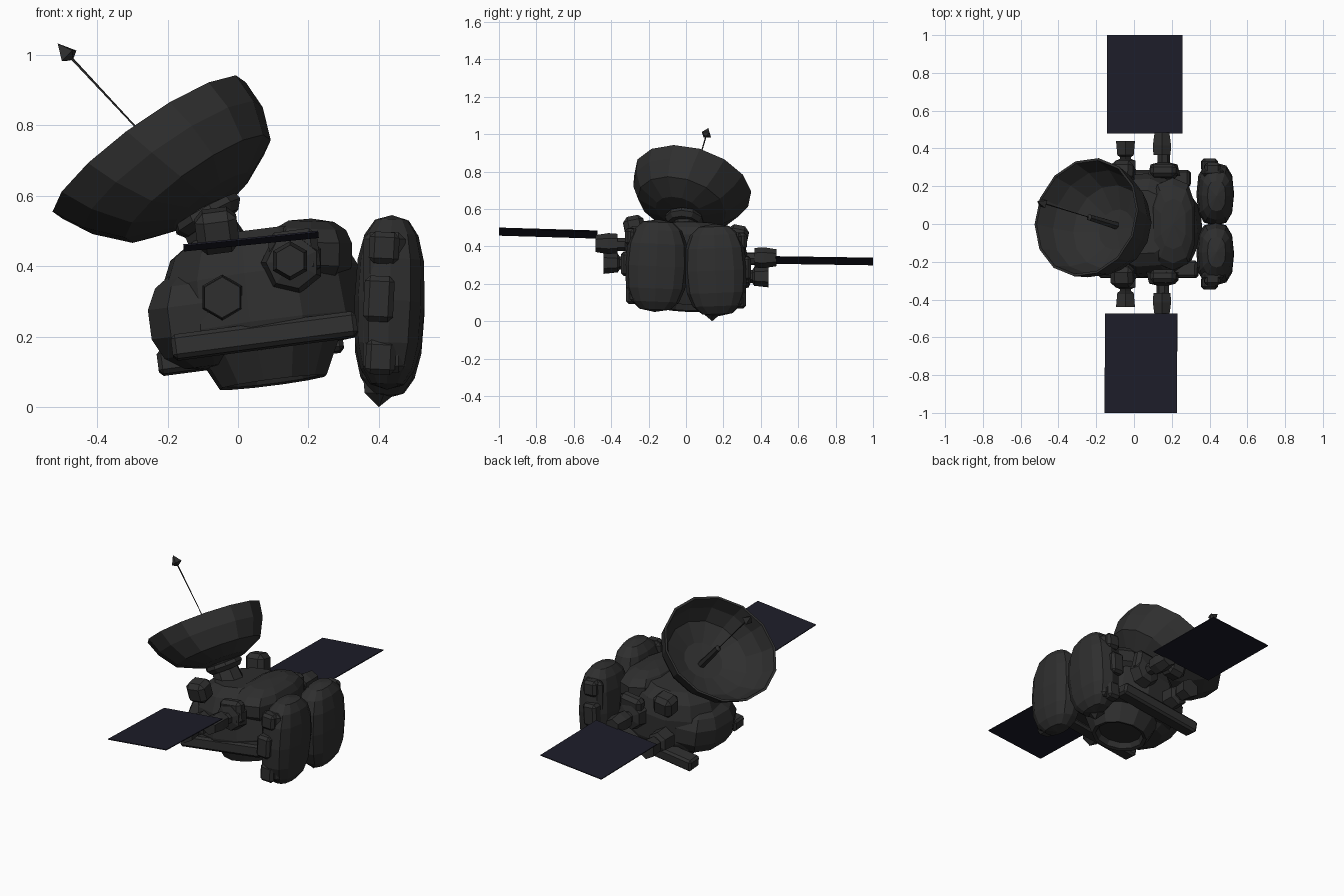
import bpy, bmesh, math
from mathutils import Vector, Matrix, Euler

if "Cube" in bpy.data.objects:
    bpy.data.objects.remove(bpy.data.objects["Cube"])


def material(name, rgb):
    m = bpy.data.materials.new(name)
    m.diffuse_color = (*rgb, 1)
    m.use_nodes = True
    m.node_tree.nodes["Principled BSDF"].inputs["Base Color"].default_value = m.diffuse_color
    return m


GREY = material("charcoal hull", (0.028, 0.028, 0.028))
NAVY = material("dark navy panel", (0.012, 0.012, 0.022))


def finish(name, bm, mat, matrix=Matrix()):
    bm.transform(matrix)
    bmesh.ops.recalc_face_normals(bm, faces=bm.faces)
    me = bpy.data.meshes.new(name)
    bm.to_mesh(me)
    bm.free()
    me.materials.append(mat)
    ob = bpy.data.objects.new(name, me)
    bpy.context.collection.objects.link(ob)
    return ob


def lathe(name, profile, origin, axis, sides, mat=GREY, scale=(1, 1), phase=0.5, shear=0.0):
    """Spin (radius, height) pairs around an axis; radius 0 closes the end."""
    bm = bmesh.new()
    rings = []
    for r, h in profile:
        if r == 0:
            rings.append([bm.verts.new((0, shear * h, h))] * sides)
        else:
            ang = [2 * math.pi * (i + phase) / sides for i in range(sides)]
            rings.append([bm.verts.new((r * math.cos(a) * scale[0], r * math.sin(a) * scale[1] + shear * h, h))
                          for a in ang])
    for a, b in zip(rings, rings[1:]):
        for i in range(sides):
            j = (i + 1) % sides
            vs = list(dict.fromkeys((a[i], a[j], b[j], b[i])))
            if len(vs) > 2:
                bm.faces.new(vs)
    q = Vector(axis).to_track_quat('Z', 'Y').to_matrix().to_4x4()
    return finish(name, bm, mat, Matrix.Translation(origin) @ q)


def box(name, centre, size, rot=(0, 0, 0), mat=GREY, bevel=0.0):
    bm = bmesh.new()
    bmesh.ops.create_cube(bm, size=1)
    bm.transform(Matrix.Diagonal((*size, 1)))
    if bevel:
        bmesh.ops.bevel(bm, geom=bm.edges[:], offset=bevel, segments=1, affect='EDGES')
    return finish(name, bm, mat, Matrix.Translation(centre) @ Euler(rot).to_matrix().to_4x4())


def blob(name, centre, half, power, rot=(0, 0, 0), u=10, v=7):
    """Faceted, slightly squared ellipsoid."""
    bm = bmesh.new()
    bmesh.ops.create_uvsphere(bm, u_segments=u, v_segments=v, radius=1)
    for p in bm.verts:
        p.co = [math.copysign(abs(c) ** power, c) * h for c, h in zip(p.co, half)]
    return finish(name, bm, GREY, Matrix.Translation(centre) @ Euler(rot).to_matrix().to_4x4())


def rolled(y, z):
    """The craft leans a little, so its +y side sits lower."""
    return z - 0.09 * y


# central drum and the nozzle below it
tilt = (-0.13, 0.06, 1)
lathe("main_drum", [(0, 0.165), (0.17, 0.165), (0.235, 0.12), (0.27, 0.04), (0.28, -0.1), (0.265, -0.16), (0, -0.16)],
      (0.065, 0, 0.33), tilt, 12, scale=(1, 1.06))
lathe("nozzle", [(0.22, 0.17), (0.205, 0.1), (0.155, 0), (0.135, 0.005), (0.12, 0.035), (0, 0.035)],
      (0.1, -0.01, 0.07), tilt, 12)
blob("nose_tank", (-0.085, 0, 0.255), (0.178, 0.23, 0.15), 0.85, (0, -0.13, 0))
# raised shoulder behind the dish
blob("top_hump", (0.205, 0, 0.435), (0.125, 0.25, 0.1), 0.75, (0, 0.03, 0))

# dish neck and collar
neck_axis = (-0.48, 0.08, 0.87)
lathe("neck", [(0, -0.03), (0.09, -0.03), (0.07, 0.14), (0, 0.14)], (-0.04, -0.01, 0.435), neck_axis, 8)
lathe("neck_collar", [(0, 0), (0.085, 0), (0.105, 0.025), (0.1, 0.045), (0, 0.045)],
      (-0.072, -0.012, 0.52), neck_axis, 10)

# dish bowl: outer wall, rim, then inner wall; the bowl leans toward its high side
dish_axis = Vector((-0.56, 0.23, 0.79)).normalized()
lathe("dish", [(0, -0.245), (0.13, -0.24), (0.245, -0.185), (0.302, -0.09), (0.325, 0),
               (0.312, 0), (0.285, -0.085), (0.228, -0.165), (0.11, -0.212), (0, -0.217)],
      (-0.252, 0.036, 0.738), dish_axis, 14, scale=(0.99, 1.03), shear=-0.25)

# feed post, thin mast and pointed tip
base, tip = Vector((-0.09, -0.01, 0.58)), Vector((-0.482, 0.11, 1.0))
mast_dir = (tip - base).normalized()
lathe("feed_post", [(0, 0), (0.022, 0), (0.018, 0.22), (0, 0.23)], base, mast_dir, 6)
lathe("mast", [(0, 0.2), (0.002, 0.2), (0.004, (tip - base).length), (0, (tip - base).length)], base, mast_dir, 5)
lathe("mast_tip", [(0, -0.02), (0.03, -0.004), (0, 0.045)], tip, mast_dir, 4)

for s, side in ((-1, "near"), (1, "far")):
    # rear tank pods with pads on the outer side
    dz = -0.012 * s
    blob(f"{side}_rear_pod", (0.43, 0.158 * s, 0.285 + dz), (0.1, 0.168, 0.248), 0.76, (0.04 * s, 0.03, 0), 12, 8)
    for z, y, x, h in ((0.44, 0.29, 0.415, 0.09), (0.295, 0.312, 0.4, 0.13), (0.13, 0.285, 0.405, 0.1)):
        box(f"{side}_pod_pad", (x, y * s, z + dz), (0.085, 0.07, h), (0, 0.05, 0), bevel=0.015)
    box(f"{side}_pod_strip", (0.415, 0.275 * s, 0.285 + dz), (0.12, 0.05, 0.4), bevel=0.02)

    # long side rails
    box(f"{side}_side_rail", (0.055 - 0.02 * s, 0.24 * s, rolled(0.24 * s, 0.18)), (0.53, 0.09, 0.07),
        (-0.09, -0.13, 0), bevel=0.012)

    # solar panel joint
    zj = rolled(0.42 * s, 0.372)
    lathe(f"{side}_panel_mount", [(0, 0), (0.09, 0), (0.075, 0.06), (0.035, 0.07), (0.035, 0.11), (0, 0.11)],
          (0.155, 0.255 * s, zj), (0, s, 0), 7)
    lathe(f"{side}_panel_joint", [(0, 0), (0.052, 0), (0.056, 0.05), (0.045, 0.12), (0, 0.12)],
          (0.148, 0.365 * s, zj + 0.005), (0, s, 0), 6)
    # side thruster
    zt = rolled(0.4 * s, 0.275)
    lathe(f"{side}_thruster", [(0, 0), (0.065, 0), (0.06, 0.08), (0.035, 0.09), (0.035, 0.1), (0.05, 0.11),
                               (0.058, 0.185), (0, 0.185)], (-0.045, 0.255 * s, zt), (0, s, 0), 6)
    # shoulder boxes
    box(f"{side}_shoulder_box", (-0.06, 0.275 * s, rolled(0.28 * s, 0.475)), (0.12, 0.11, 0.12),
        (-0.2 * s, -0.13, 0), bevel=0.025)
    box(f"{side}_side_plate", (0.16, 0.28 * s, rolled(0.285 * s, 0.41)), (0.14, 0.07, 0.13),
        (-0.09, -0.13, 0), bevel=0.02)

# solar panels: thin tilted sheets
box("near_solar_panel", (0.037, -0.737, 0.471), (0.385, 0.526, 0.005), (-0.03, -0.1, 0), NAVY)
box("far_solar_panel", (0.057, 0.739, 0.323), (0.402, 0.522, 0.005), (-0.015, -0.09, 0), NAVY)

# small foot spike under the far pod
lathe("lower_spike", [(0, -0.1), (0.05, -0.06), (0.06, 0.03), (0, 0.06)], (0.4, 0.14, 0.1), (0, 0, 1), 5)
